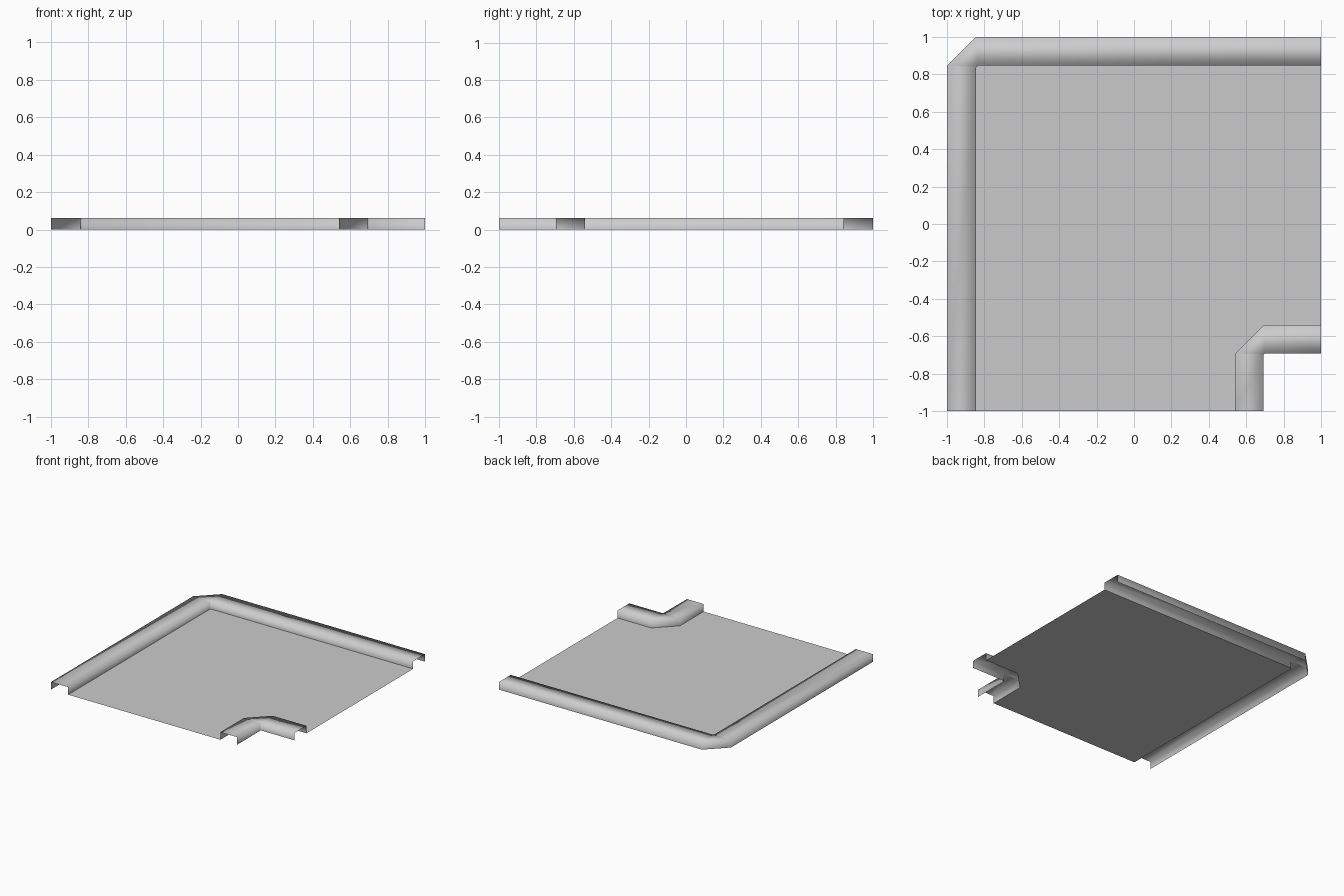
import bpy

if "Cube" in bpy.data.objects:
    bpy.data.objects.remove(bpy.data.objects["Cube"])

H = 0.062  # kerb height


def make_object(name, verts, faces, smooth=False):
    mesh = bpy.data.meshes.new(name)
    mesh.from_pydata(verts, [], faces)
    mesh.polygons.foreach_set("use_smooth", [smooth] * len(faces))
    mesh.update()
    obj = bpy.data.objects.new(name, mesh)
    bpy.context.collection.objects.link(obj)
    return obj


def corner_path(x, y, cut):
    """Path going up at x, turning a cut corner, then running right at y."""
    return [(x, -1), (x, y - cut), (x + cut, y), (1, y)]


def kerb(name, left, right):
    """Hollow channel: left wall, top and right wall swept along the corner."""
    rows = [(left, 0), (left, H), (right, H), (right, 0)]
    verts = [(x, y, z) for path, z in rows for x, y in path]
    n = len(left)
    faces = [(r * n + i, (r + 1) * n + i, (r + 1) * n + i + 1, r * n + i + 1)
             for r in range(3) for i in range(n - 1)]
    return make_object(name, verts, faces, smooth=True)


# Edges of the two kerbs, seen from above
outer_edge = corner_path(-1, 1, 0.155)
outer_inside = corner_path(-0.843, 0.846, 0.01)
notch_inside = corner_path(0.54, -0.54, 0.153)
notch_edge = corner_path(0.692, -0.692, 0.008)

# Long kerb around the back left corner, short kerb around the front right notch
kerb("outer_kerb", outer_edge, outer_inside)
kerb("notch_kerb", notch_inside, notch_edge)

# Flat road surface filling the space between the kerbs
outline = notch_inside + outer_inside[::-1]
make_object("road_surface", [(x, y, 0) for x, y in outline],
            [(i, i + 1, 6 - i, 7 - i) for i in range(3)])
